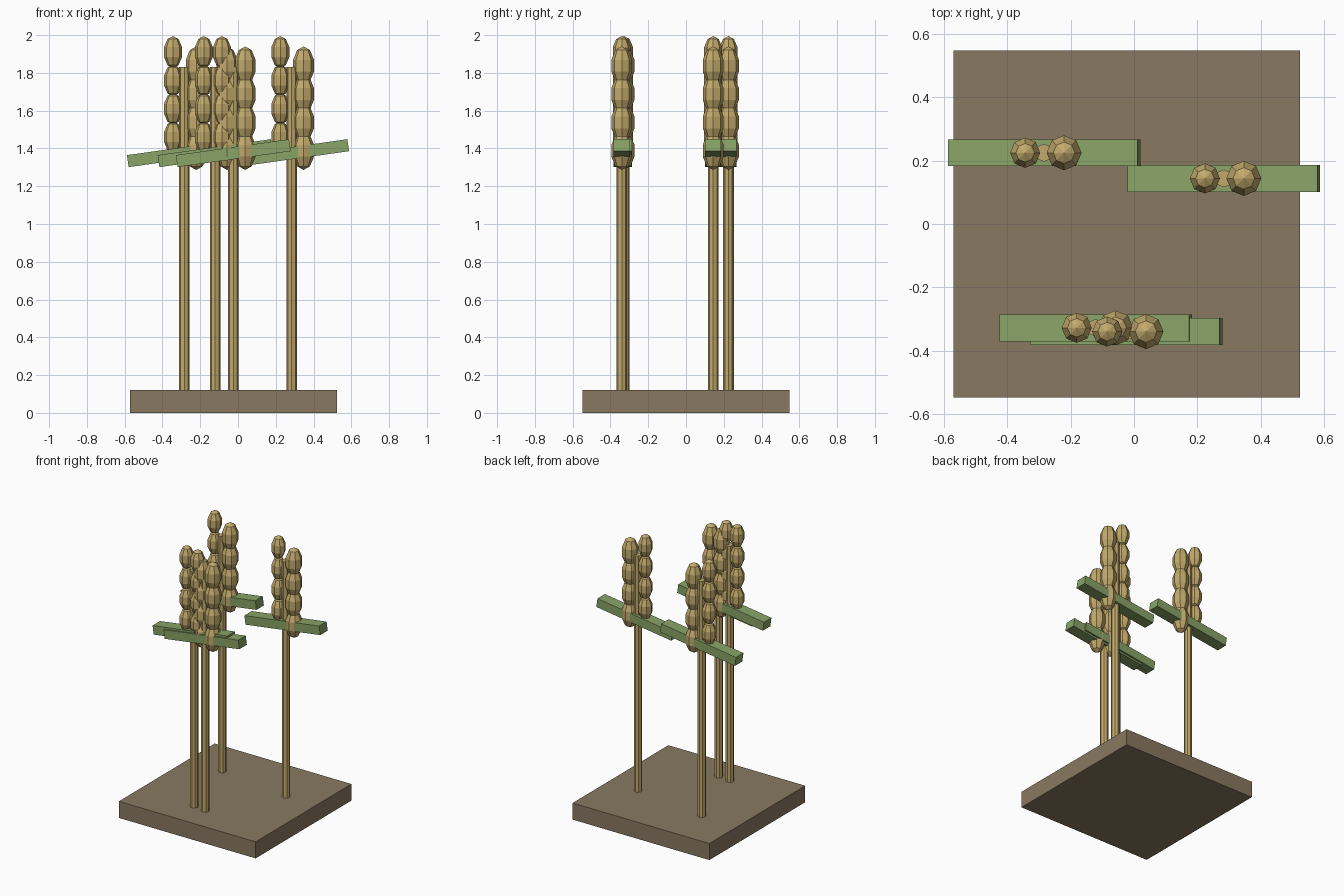
import bpy
import math

if "Cube" in bpy.data.objects:
    bpy.data.objects.remove(bpy.data.objects["Cube"], do_unlink=True)


def make_material(name, rgb):
    mat = bpy.data.materials.new(name)
    mat.use_nodes = True
    color = (*rgb, 1.0)
    mat.diffuse_color = color
    mat.node_tree.nodes["Principled BSDF"].inputs["Base Color"].default_value = color
    return mat


soil = make_material("soil brown", (0.25, 0.19, 0.12))
straw = make_material("straw gold", (0.54, 0.40, 0.15))
green = make_material("leaf green", (0.25, 0.37, 0.135))


def finish(name, mat):
    obj = bpy.context.object
    obj.name = name
    obj.data.materials.append(mat)
    return obj


def box(name, size, location, mat, tilt=0.0):
    bpy.ops.mesh.primitive_cube_add(size=1, location=location, rotation=(0, tilt, 0))
    obj = finish(name, mat)
    obj.scale = size
    return obj


def ear(name, x, y, top_seed_z, radius, half_height):
    # Four overlapping faceted grains stacked in a column
    for i in range(4):
        bpy.ops.mesh.primitive_uv_sphere_add(
            segments=8, ring_count=5, radius=1, location=(x, y, top_seed_z - 0.15 * i))
        grain = finish(f"{name}_grain_{i + 1}", straw)
        grain.scale = (radius, radius, half_height)


def stalk(name, x, y):
    # Stem
    bottom, top = 0.1, 1.83
    bpy.ops.mesh.primitive_cylinder_add(
        vertices=8, radius=0.028, depth=top - bottom, location=(x, y, (top + bottom) / 2))
    finish(f"{name}_stem", straw)
    # Tilted leaf through the stem
    box(f"{name}_leaf", (0.605, 0.085, 0.064), (x, y, 1.375), green, math.radians(-8))
    # Slim high ear and thick low ear
    ear(f"{name}_slim_ear", x - 0.06, y, 1.91, 0.05, 0.085)
    ear(f"{name}_thick_ear", x + 0.063, y, 1.838, 0.058, 0.102)


# Soil block
box("soil_block", (1.096, 1.096, 0.12), (-0.023, 0, 0.06), soil)

# Stalks
stalk("back_right_stalk", -0.284, 0.225)
stalk("back_left_stalk", 0.284, 0.144)
stalk("front_right_stalk", -0.121, -0.328)
stalk("front_left_stalk", -0.025, -0.34)
